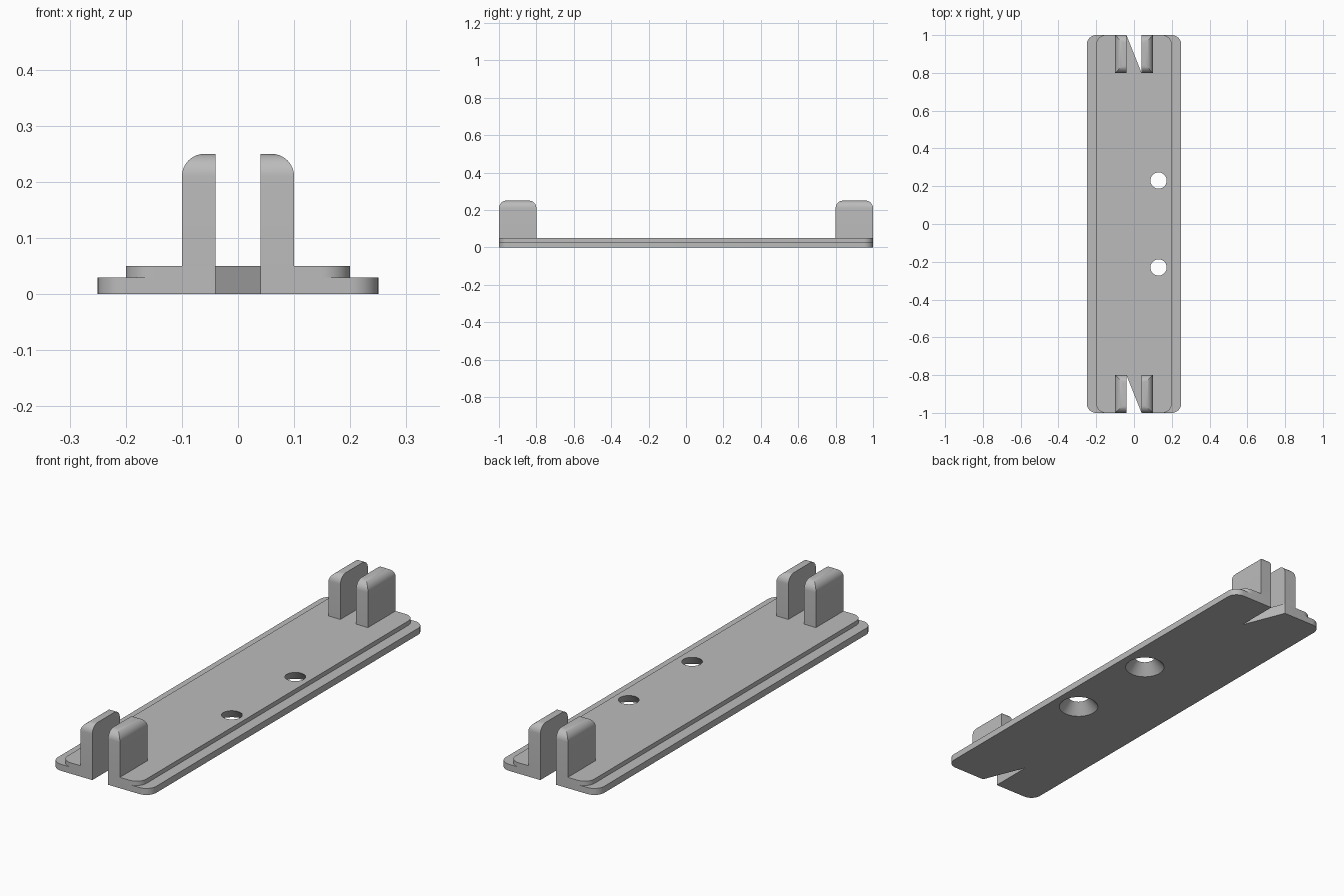
import bpy, bmesh
from math import sin, cos, pi, radians
from mathutils import Vector

if "Cube" in bpy.data.objects:
    bpy.data.objects.remove(bpy.data.objects["Cube"])

grey = bpy.data.materials.new("light grey")
grey.use_nodes = True
colour = (0.5, 0.5, 0.5, 1)
grey.diffuse_color = colour
grey.node_tree.nodes["Principled BSDF"].inputs["Base Color"].default_value = colour

HALF_LEN, SLOT_W, POST_W, POST_LEN = 1.0, 0.04, 0.1, 0.2
SLOT_Y = HALF_LEN - POST_LEN
TOP, HEIGHT = 0.05, 0.25


def arc(cx, cy, r, start, steps=10):
    """Quarter circle, counter-clockwise from the start angle."""
    return [(cx + r * cos(start + i * pi / 2 / steps),
             cy + r * sin(start + i * pi / 2 / steps)) for i in range(steps + 1)]


def extrude(name, points, offset):
    """Closed profile of 3D points swept along an offset."""
    bm = bmesh.new()
    face = bm.faces.new([bm.verts.new(p) for p in points])
    swept = bmesh.ops.extrude_face_region(bm, geom=[face], use_keep_orig=True)["geom"]
    bmesh.ops.translate(bm, vec=Vector(offset),
                        verts=[g for g in swept if isinstance(g, bmesh.types.BMVert)])
    bmesh.ops.recalc_face_normals(bm, faces=bm.faces)
    mesh = bpy.data.meshes.new(name)
    bm.to_mesh(mesh)
    bm.free()
    mesh.materials.append(grey)
    obj = bpy.data.objects.new(name, mesh)
    bpy.context.collection.objects.link(obj)
    return obj


def activate(obj):
    bpy.ops.object.select_all(action='DESELECT')
    obj.select_set(True)
    bpy.context.view_layer.objects.active = obj


def combine(obj, helper, operation):
    mod = obj.modifiers.new("combine", 'BOOLEAN')
    mod.operation, mod.object, mod.solver = operation, helper, 'EXACT'
    activate(obj)
    bpy.ops.object.modifier_apply(modifier=mod.name)


def smooth(obj):
    activate(obj)
    bpy.ops.object.shade_smooth_by_angle(angle=radians(30))


def plate(name, half_width, z, thickness, r=0.05):
    """Rounded slab with an open slot in each end."""
    half = [(SLOT_W, -HALF_LEN)]
    half += arc(half_width - r, -HALF_LEN + r, r, -pi / 2)
    half += arc(half_width - r, HALF_LEN - r, r, 0)
    half += [(SLOT_W, HALF_LEN), (SLOT_W, SLOT_Y)]
    outline = half + [(-x, -y) for x, y in half]
    return extrude(name, [(x, y, z) for x, y in outline], (0, 0, thickness))


# Stepped base
plates = [plate("lower_plate", 0.25, 0, 0.03),
          plate("upper_plate", 0.2, 0.03, 0.02)]

# Countersunk screw holes, widening downwards
for y in (-0.23, 0.23):
    bpy.ops.mesh.primitive_cone_add(vertices=48, radius1=0.0946, radius2=0.0344,
                                    depth=0.07, location=(0.13, y, 0.025))
    cutter = bpy.context.object
    cutter.data.materials.append(grey)
    cutter.hide_render = True
    for slab in plates:
        combine(slab, cutter, 'DIFFERENCE')
    bpy.data.objects.remove(cutter)
for slab in plates:
    smooth(slab)

# Upright post: side profile trimmed by front profile to round three top edges
R = 0.04
front = [(SLOT_W, TOP), (POST_W, TOP)] + arc(POST_W - R, HEIGHT - R, R, 0) + [(SLOT_W, HEIGHT)]
side = [(SLOT_Y, TOP), (HALF_LEN, TOP)]
side += arc(HALF_LEN - R, HEIGHT - R, R, 0) + arc(SLOT_Y + R, HEIGHT - R, R, pi / 2)
posts = extrude("clip_posts", [(x, SLOT_Y - 0.1, z) for x, z in front], (0, 0.4, 0))
trim = extrude("post_trim", [(0, y, z) for y, z in side], (0.2, 0, 0))
trim.hide_render = True
combine(posts, trim, 'INTERSECT')
bpy.data.objects.remove(trim)

# Repeat the post on both sides and both ends
mirror = posts.modifiers.new("mirror", 'MIRROR')
mirror.use_axis = (True, True, False)
activate(posts)
bpy.ops.object.modifier_apply(modifier=mirror.name)
smooth(posts)
